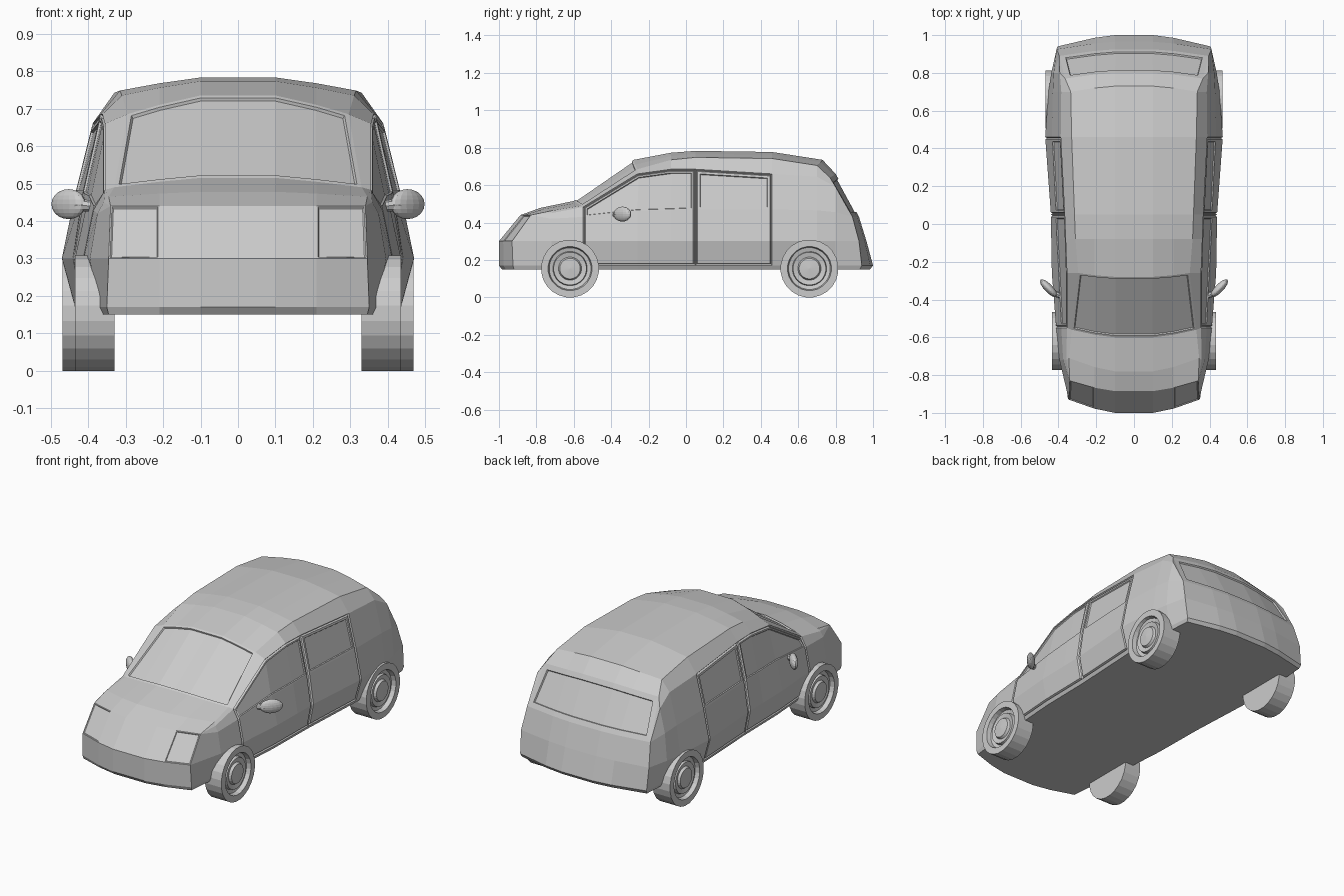
import bpy, bmesh, math
from mathutils import Matrix, Vector

if "Cube" in bpy.data.objects:
    bpy.data.objects.remove(bpy.data.objects["Cube"])


def finish(name, bm, mirror=True):
    mesh = bpy.data.meshes.new(name)
    bm.to_mesh(mesh)
    bm.free()
    ob = bpy.data.objects.new(name, mesh)
    bpy.context.collection.objects.link(ob)
    if mirror:
        ob.modifiers.new("mirror", 'MIRROR').merge_threshold = 0.002
    return ob


# Strip over the car, bumper to roof to tail: edge x, y, z, then centre y, z
STRIP = [
    (.345, -.92, .15, -.985, .15), (.35, -.925, .17, -1.0, .17),
    (.345, -.93, .30, -1.0, .30), (.34, -.83, .44, -.885, .44),
    (.345, -.71, .465, -.78, .478), (.33, -.56, .49, -.60, .515),
    (.295, -.26, .685, -.28, .735), (.31, -.08, .735, -.08, .773),
    (.315, .05, .748, .05, .783), (.33, .46, .742, .46, .777),
    (.335, .70, .705, .73, .735), (.365, .77, .64, .80, .66),
    (.395, .89, .43, .925, .43), (.41, .925, .30, .965, .30),
    (.405, .94, .17, 1.0, .17), (.40, .93, .15, .985, .15)]

# Side sections: y, shoulder x z, waist x z, belt x, sill x
SIDE = [
    (-.72, .358, .45, .375, .42, .395, .375), (-.55, .355, .483, .385, .43, .412, .39),
    (-.26, .355, .66, .40, .46, .435, .41), (-.08, .362, .685, .41, .465, .438, .413),
    (.05, .367, .685, .415, .47, .44, .415), (.46, .388, .66, .435, .47, .47, .435),
    (.70, .385, .645, .43, .465, .453, .425), (.80, .393, .59, .425, .455, .438, .418)]


def section(s):
    xe, ye, ze, yc, zc = STRIP[s]
    pts = [(0, yc, zc), (.1, yc, zc)]
    t = (.21 - .1) / (xe - .1)
    pts.append((.21, yc + (ye - yc) * t ** 1.4, zc + (ze - zc) * t ** 1.2))
    pts.append((xe, ye, ze))
    if 4 <= s <= 11:
        y, xs, zs, xw, zw, xb, xl = SIDE[s - 4]
        pts += [(xs, y, zs), (xw, y, zw), (xb, y, .30), (xl, y, .17), (xl - .01, y, .15)]
    else:
        for k in (3, 3, 2, 1, 0):
            j = min(s, k) if s < 4 else max(s, 15 - k)
            pts.append(STRIP[j][:3])
    return pts


# Body shell, right half
body = bmesh.new()
cache = {}


def vert(p):
    key = tuple(round(c, 4) for c in p)
    if key not in cache:
        cache[key] = body.verts.new(p)
    return cache[key]


def add_face(vs):
    vs = list(dict.fromkeys(vs))
    return body.faces.new(vs) if len(vs) > 2 else None


grid = [[vert(p) for p in section(s)] for s in range(16)]
cell = {}
for s in range(15):
    for r in range(8):
        a, b = grid[s], grid[s + 1]
        cell[s, r] = add_face([a[r], b[r], b[r + 1], a[r + 1]])
floor = add_face(grid[0][:4] + [g[8] for g in grid] + grid[15][3::-1])
bmesh.ops.recalc_face_normals(body, faces=body.faces)
floor.normal_update()
if floor.normal.z > 0:
    bmesh.ops.reverse_faces(body, faces=body.faces)
body.normal_update()


def region(stations, rows):
    return [cell[s, r] for s in stations for r in rows if cell[s, r]]


def inset(faces, width, depth):
    bmesh.ops.inset_region(body, faces=faces, thickness=width, depth=depth,
                           use_boundary=False, use_even_offset=True)
    body.normal_update()


def groove(faces, width=.006, depth=.009):
    inset(faces, width, -depth)
    inset(faces, width, depth)


def pane(name, faces, width, depth):
    # recess the faces and lift them out as a separate part
    inset(faces, width, 0)
    inset(faces, .003, -depth)
    new, vmap = bmesh.new(), {}
    for f in faces:
        for v in f.verts:
            if v not in vmap:
                vmap[v] = new.verts.new(v.co)
        new.faces.new([vmap[v] for v in f.verts])
    bmesh.ops.delete(body, geom=faces, context='FACES')
    finish(name, new)


# Door seams, then lights and glass
groove(region(range(5, 8), range(4, 7)))
groove(region([8], range(4, 7)))
pane("headlights", region([2], [2]), .004, .004)
pane("windscreen", region([5], range(3)), .012, .008)
pane("rear_window", region([11], range(3)), .03, .008)
pane("front_door_windows", region(range(5, 8), [4]), .008, .006)
pane("rear_door_windows", region([8], [4]), .012, .006)
finish("car_body", body)


# Wheels: lathed tyre, recessed rim and hub cap
def wheel(name, y, inner, outer, n=24, r=.155):
    prof = [(0, inner), (r, inner), (r, outer), (.118, outer), (.112, outer - .025),
            (.092, outer - .03), (.088, outer - .012), (.062, outer - .018),
            (.055, outer - .004), (0, outer)]
    bm = bmesh.new()
    cz = r * math.cos(math.pi / n)
    rings = []
    for rad, x in prof:
        ring = []
        for i in range(n if rad else 1):
            a = 2 * math.pi * (i + .5) / n
            ring.append(bm.verts.new((x, y + rad * math.sin(a), cz - rad * math.cos(a))))
        rings.append(ring)
    for a, b in zip(rings, rings[1:]):
        for i in range(n):
            j = (i + 1) % n
            vs = [a[i % len(a)], a[j % len(a)], b[j % len(b)], b[i % len(b)]]
            bm.faces.new(list(dict.fromkeys(vs)))
    bmesh.ops.recalc_face_normals(bm, faces=bm.faces)
    finish(name, bm)


wheel("front_wheels", -.62, .33, .435)
wheel("rear_wheels", .66, .355, .468)

# Door mirrors: swept-back ellipsoid on a short stalk
bm = bmesh.new()
turn = Matrix.Rotation(math.radians(46), 4, 'Z')
bmesh.ops.create_uvsphere(bm, u_segments=16, v_segments=10, radius=1,
                          matrix=Matrix.Translation((.452, -.34, .445)) @ turn
                          @ Matrix.Diagonal((.062, .022, .04, 1)))
finish("door_mirrors", bm)

bm = bmesh.new()
start, end = Vector((.36, -.39, .438)), Vector((.43, -.365, .443))
rot = (end - start).to_track_quat('Z', 'Y').to_matrix().to_4x4()
bmesh.ops.create_cone(bm, cap_ends=True, segments=8, radius1=.011, radius2=.018,
                      depth=(end - start).length,
                      matrix=Matrix.Translation((start + end) / 2) @ rot)
finish("mirror_stalks", bm)
